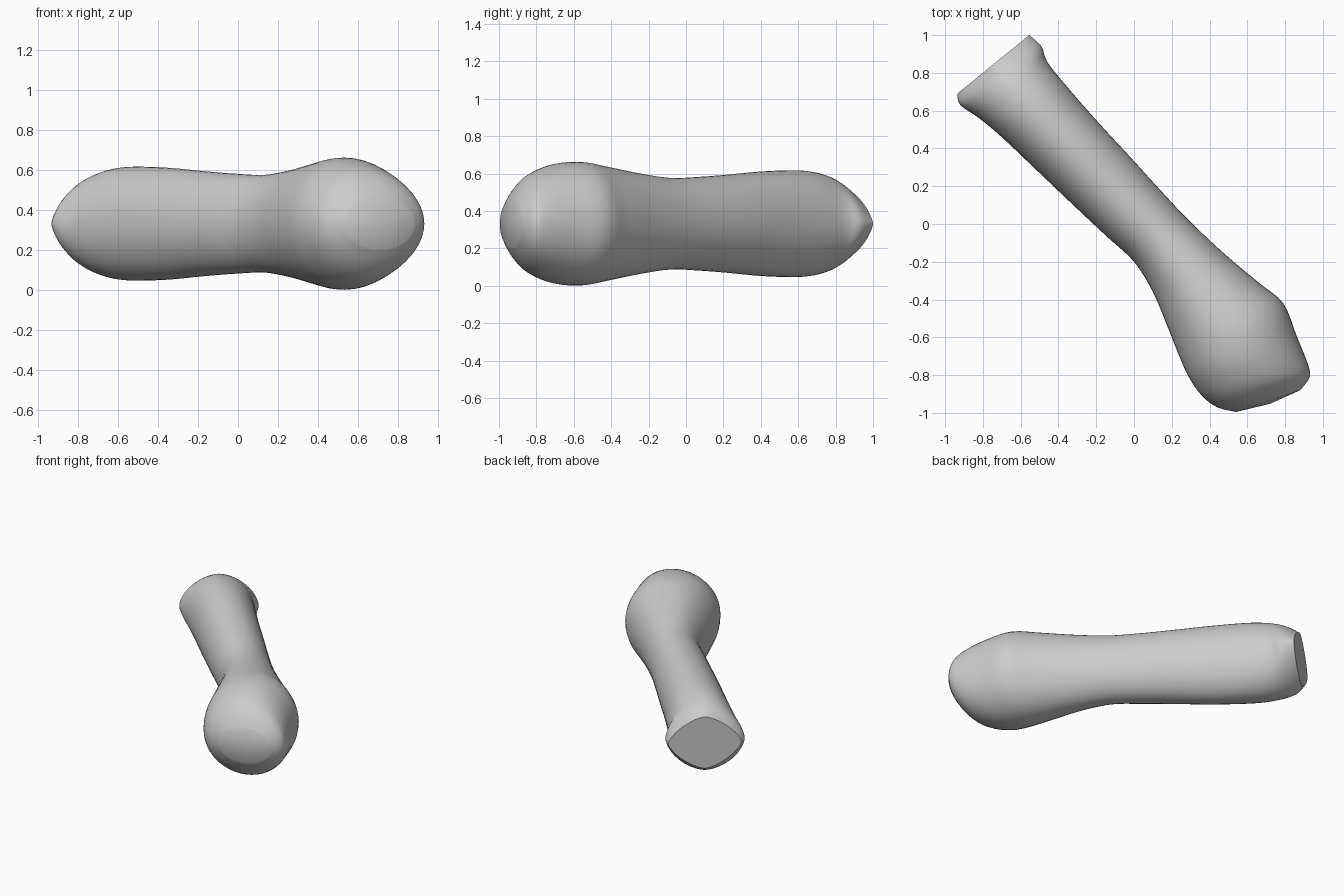
import bpy, bmesh, math
from mathutils import Vector

if "Cube" in bpy.data.objects:
    bpy.data.objects.remove(bpy.data.objects["Cube"])

ZC, SIDES, STEPS = 0.332, 48, 4

# Cross-sections along the bone: left x,y, right x,y, half height, roundness exponent
SECTIONS = [
    (-.935, .69, -.555, 1.0, .19, 1.45),
    (-.92, .63, -.49, .94, .235, 1.7),
    (-.82, .56, -.46, .86, .268, 1.9),
    (-.70, .46, -.37, .745, .285, 2),
    (-.50, .27, -.20, .55, .28, 2),
    (-.30, .08, -.02, .355, .262, 2),
    (-.14, -.07, .13, .19, .25, 2),
    (.00, -.20, .28, .03, .245, 2),
    (.10, -.36, .47, -.15, .27, 2),
    (.18, -.55, .66, -.31, .306, 2),
    (.24, -.70, .79, -.42, .33, 2),
    (.29, -.81, .86, -.59, .32, 2),
    (.36, -.91, .92, -.74, .27, 2),
    (.44, -.97, .93, -.81, .205, 2),
    (.54, -.995, .88, -.88, .125, 2),
]


def spline(a, b, c, d, t):
    """Smooth blend between neighbouring section values."""
    return [.5 * (2 * q + (r - p) * t + (2 * p - 5 * q + 4 * r - s) * t * t
                  + (3 * q - p - 3 * r + s) * t ** 3) for p, q, r, s in zip(a, b, c, d)]


def ring(bm, sec):
    """Vertices of one rounded cross-section."""
    lx, ly, rx, ry, h, e = sec
    mid = Vector(((lx + rx) / 2, (ly + ry) / 2, ZC))
    half = Vector(((rx - lx) / 2, (ry - ly) / 2, 0))
    verts = []
    for i in range(SIDES):
        a = 2 * math.pi * i / SIDES
        c, s = math.cos(a), math.sin(a)
        u = math.copysign(abs(c) ** (2 / e), c)
        v = math.copysign(abs(s) ** (2 / e), s)
        verts.append(bm.verts.new(mid + half * u + Vector((0, 0, h * v))))
    return verts


# Refined list of sections
n = len(SECTIONS)
fine = []
for k in range(n - 1):
    pts = [SECTIONS[min(max(k + o, 0), n - 1)] for o in (-1, 0, 1, 2)]
    fine += [spline(*pts, j / STEPS) for j in range(STEPS)]
fine.append(SECTIONS[-1])

# Bone body: lofted skin, flat narrow end, rounded bulb end
bm = bmesh.new()
rings = [ring(bm, s) for s in fine]
for a, b in zip(rings, rings[1:]):
    for i in range(SIDES):
        j = (i + 1) % SIDES
        bm.faces.new((a[i], a[j], b[j], b[i]))
for loop, centre in ((rings[0], (-.745, .845, ZC)), (rings[-1], (.72, -.952, ZC))):
    tip = bm.verts.new(centre)
    for i in range(SIDES):
        bm.faces.new((loop[i], loop[(i + 1) % SIDES], tip))
bmesh.ops.recalc_face_normals(bm, faces=bm.faces)
mesh = bpy.data.meshes.new("bone")
bm.to_mesh(mesh)
bm.free()

bone = bpy.data.objects.new("bone", mesh)
bpy.context.collection.objects.link(bone)
grey = bpy.data.materials.new("plain grey")
grey.diffuse_color = (.6, .6, .6, 1)
grey.use_nodes = True
grey.node_tree.nodes["Principled BSDF"].inputs["Base Color"].default_value = grey.diffuse_color
mesh.materials.append(grey)

bpy.context.view_layer.objects.active = bone
bone.select_set(True)
bpy.ops.object.shade_smooth_by_angle(angle=math.radians(40))
